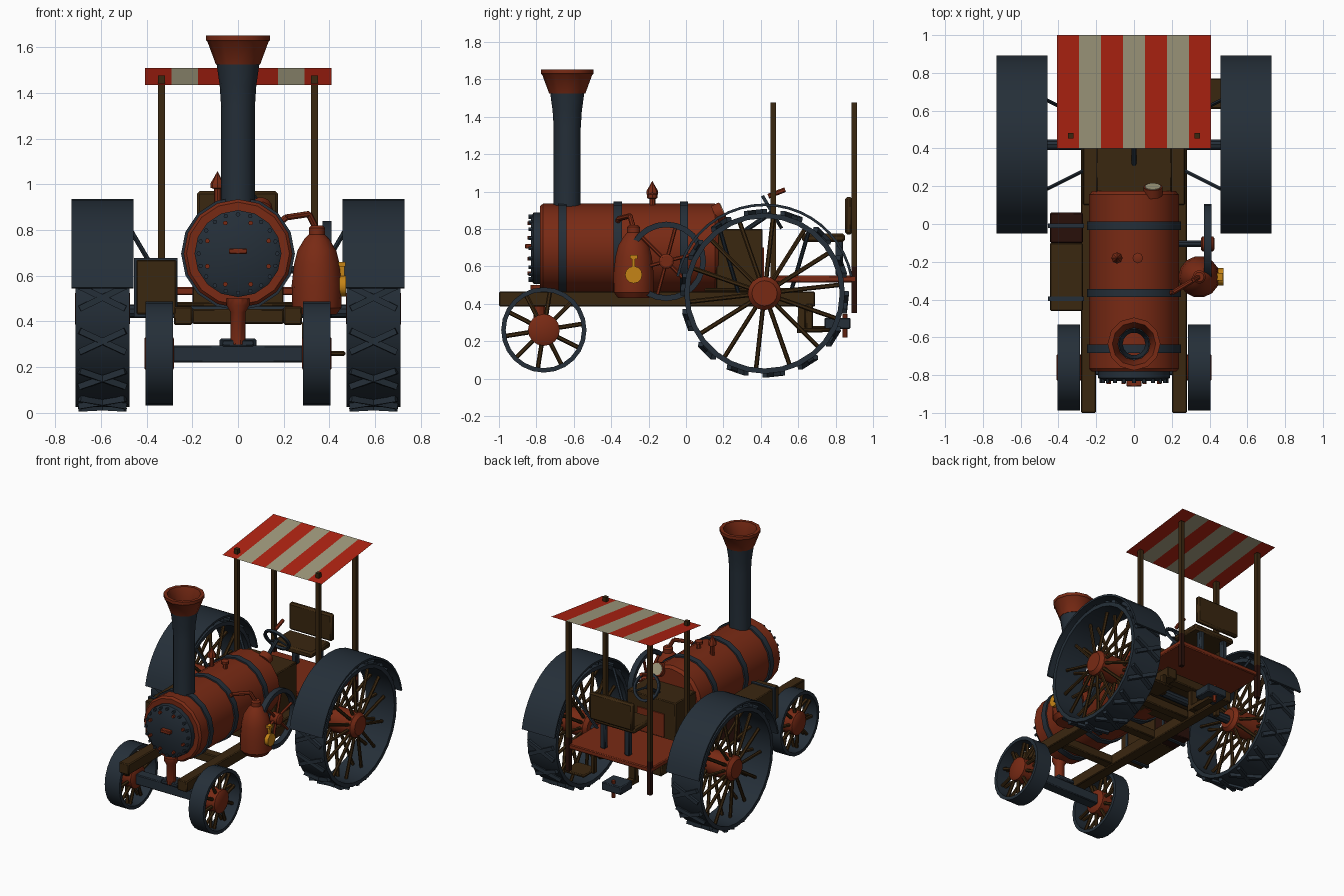
import bpy, bmesh, math
from mathutils import Vector, Matrix

cube = bpy.data.objects.get("Cube")
if cube:
    bpy.data.objects.remove(cube, do_unlink=True)


def material(name, r, g, b):
    m = bpy.data.materials.new(name)
    m.use_nodes = True
    m.diffuse_color = (r, g, b, 1)
    m.node_tree.nodes["Principled BSDF"].inputs["Base Color"].default_value = (r, g, b, 1)
    return m


RUST = material("rust_red", .19, .023, .007)
IRON = material("dark_iron", .018, .028, .040)
WOOD = material("brown_wood", .042, .020, .005)
MAROON = material("dark_maroon", .022, .005, .003)
BRASS = material("brass", .56, .23, .008)
RED = material("canopy_red", .44, .017, .006)
CREAM = material("canopy_cream", .36, .33, .21)
X, Y, Z = Vector((1, 0, 0)), Vector((0, 1, 0)), Vector((0, 0, 1))
parts = []


def finish(name, bm, *mats, bevel=0, normals=True):
    if normals:
        bmesh.ops.remove_doubles(bm, verts=bm.verts, dist=1e-5)
        bmesh.ops.recalc_face_normals(bm, faces=bm.faces)
    me = bpy.data.meshes.new(name)
    bm.to_mesh(me)
    bm.free()
    ob = bpy.data.objects.new(name, me)
    bpy.context.collection.objects.link(ob)
    for m in mats:
        me.materials.append(m)
    if bevel:
        mod = ob.modifiers.new("soft_edges", "BEVEL")
        mod.width, mod.segments = bevel, 1
    parts.append(ob)
    return ob


def lathe(bm, profile, loc, axis=Z, segs=16, start=0, sweep=math.tau):
    """Turn (radius, height) points about an axis; partial turns get end caps."""
    w = Vector(axis).normalized()
    v = Y if abs(w.z) > .9 else Z
    u = v.cross(w).normalized()
    v = w.cross(u)
    full = sweep > 6.28
    rings = []
    for i in range(segs if full else segs + 1):
        a = start + sweep * i / segs
        d = u * math.cos(a) + v * math.sin(a)
        rings.append([bm.verts.new(Vector(loc) + d * r + w * h) for r, h in profile])
    for i in range(segs):
        p, q = rings[i], rings[(i + 1) % len(rings)]
        for j in range(len(profile) - 1):
            if profile[j][0] + profile[j + 1][0] > 1e-6:
                bm.faces.new((p[j], q[j], q[j + 1], p[j + 1]))
    if not full:
        bm.faces.new(rings[0][:-1])
        bm.faces.new(rings[-1][:-1])


def disc(r, a, b):
    return [(0, a), (r, a), (r, b), (0, b)]


def ring(r0, r1, a, b):
    return [(r0, a), (r1, a), (r1, b), (r0, b), (r0, a)]


def rod(bm, a, b, r, segs=6):
    a, b = Vector(a), Vector(b)
    lathe(bm, disc(r, 0, (b - a).length), a, b - a, segs, math.pi / segs)


def block(bm, x0, x1, y0, y1, z0, z1):
    c = Matrix.Translation(((x0 + x1) / 2, (y0 + y1) / 2, (z0 + z1) / 2))
    bmesh.ops.create_cube(bm, size=1, matrix=c @ Matrix.Diagonal((x1 - x0, y1 - y0, z1 - z0, 1)))


def turned(name, mat, profile, loc, axis=Z, segs=16):
    bm = bmesh.new()
    lathe(bm, profile, loc, axis, segs)
    return finish(name, bm, mat)


def boxes(name, mat, *dims, bevel=.006):
    bm = bmesh.new()
    for d in dims:
        block(bm, *d)
    return finish(name, bm, mat, bevel=bevel)


def rods(name, mat, r, *pairs, segs=6):
    bm = bmesh.new()
    for a, b in pairs:
        rod(bm, a, b, r, segs)
    return finish(name, bm, mat)


def wheel(name, c, radius, wall, half, hub, hub_half, spokes, spoke_r, rows, mats, segs):
    c = Vector(c)
    turned(name + "_rim", mats[0], ring(radius - wall, radius, -half, half), c, X, segs)
    turned(name + "_hub", mats[1], [(0, -hub_half), (hub * .75, -hub_half), (hub, -hub_half * .8),
           (hub, hub_half * .8), (hub * .75, hub_half), (0, hub_half)], c, X, 16)
    bm = bmesh.new()
    for i in range(spokes):
        a = math.tau * (i + .25) / spokes
        d = Y * math.cos(a) + Z * math.sin(a)
        for o in rows:
            rod(bm, c + d * hub * .8 + X * o, c + d * (radius - wall * .7) + X * o * .4, spoke_r)
    finish(name + "_spokes", bm, mats[2])


# Wheels, fenders and fender stays
for s, side in ((1, "left"), (-1, "right")):
    c = Vector((s * .593, .42, .456))
    wheel(side + "_rear_wheel", c, .43, .028, .118, .09, .12, 14, .012, (-.08, .08),
          (IRON, RUST, WOOD), 28)
    wheel(side + "_front_wheel", (s * .345, -.76, .26), .228, .024, .06, .085, .065, 10, .012,
          (-.03, .03), (IRON, RUST, WOOD), 24)
    bm = bmesh.new()
    for i in range(28):
        p, q = (c + X * .1 * k + (Y * math.cos(a) + Z * math.sin(a)) * .437
                for k, a in ((-1, math.tau * i / 28), (1, math.tau * (i + (1 if i % 2 else -1)) / 28)))
        rod(bm, p, q, .019, 4)
    finish(side + "_tread_bars", bm, IRON)
    bm = bmesh.new()
    lathe(bm, ring(.466, .48, -.135, .135), c, X, 20, math.radians(11), math.radians(158))
    finish(side + "_fender", bm, IRON)
    rods(side + "_fender_stays", IRON, .011,
         *(((s * .47, .42 + k * .24, .80), (s * .27, .42 + k * .14, .46)) for k in (-1, 1)))

# Chassis
boxes("frame_rails", WOOD, *((s * .24 - .04, s * .24 + .04, -1, .69, .385, .465) for s in (1, -1)))
boxes("cross_members", WOOD, *((-.2, .2, y - .035, y + .035, .39, .455) for y in (-.5, -.05, .3, .63)))
boxes("deck", WOOD, (-.27, .27, .1, .6, .465, .485))
rods("rear_axle", IRON, .03, ((-.6, .42, .445), (.6, .42, .445)), segs=10)
boxes("front_axle", IRON, (-.29, .29, -.8, -.72, .22, .295), (-.07, .07, -.81, -.71, .29, .32))
turned("steering_pivot", RUST, [(0, 0), (.033, 0), (.033, .14), (.05, .17), (.05, .2), (0, .2)],
       (0, -.785, .3), Z, 10)

# Boiler, bands and smokebox door
boiler = (0, 0, .697)
turned("boiler", RUST, [(0, -.775), (.225, -.78), (.238, -.765), (.238, .155), (.22, .175), (0, .175)],
       boiler, Y, 16)
bm = bmesh.new()
for y in (-.66, -.365, -.01):
    lathe(bm, ring(.23, .249, y - .022, y + .022), boiler, Y, 16)
finish("boiler_bands", bm, IRON)
turned("smokebox_door", IRON, [(0, -.83), (.165, -.83), (.19, -.815), (.19, -.77), (0, -.77)], boiler, Y, 16)
bm = bmesh.new()
for i in range(8):
    a = math.tau * (i + .5) / 8
    lathe(bm, disc(.011, -.848, -.82), (math.cos(a) * .145, 0, .697 + math.sin(a) * .145), Y, 6)
finish("door_rivets", bm, RUST)
bm = bmesh.new()
for i in range(20):
    a = math.tau * i / 20
    lathe(bm, disc(.01, -.843, -.82), (math.cos(a) * .172, 0, .697 + math.sin(a) * .172), Y, 6)
finish("door_rim_studs", bm, IRON)
boxes("door_handle", RUST, (-.04, .04, -.86, -.82, .695, .72), bevel=.004)

# Chimney
stack = (0, -.635, 0)
turned("chimney", IRON, [(.06, .9), (.074, .9), (.074, 1.34), (.08, 1.43), (.094, 1.53), (.08, 1.53),
       (.06, 1.4), (.06, .9)], stack, Z, 14)
turned("chimney_cap", RUST, [(.09, 1.525), (.097, 1.525), (.134, 1.625), (.14, 1.63), (.14, 1.652),
       (.115, 1.652), (.085, 1.56), (.09, 1.525)], stack, Z, 12)

# Whistle, valve and gauge on the boiler
turned("whistle", RUST, [(0, .9), (.016, .9), (.016, .98), (.03, .985), (.03, 1.005), (.015, 1.03),
       (0, 1.058)], (-.09, -.18, 0), Z, 8)
turned("safety_valve", RUST, [(0, .9), (.016, .9), (.016, .96), (.028, .965), (.028, .985), (0, .995)],
       (.02, -.18, 0), Z, 8)
tilt = Vector((0, .9, .4))
turned("gauge_case", RUST, disc(.05, -.03, .018), (.1, .18, .89), tilt, 14)
turned("gauge_dial", CREAM, disc(.042, .015, .022), (.1, .18, .89), tilt, 14)

# Copper vessel with pipe and brass valve
turned("copper_vessel", RUST, [(0, .43), (.085, .43), (.108, .46), (.11, .56), (.1, .65), (.085, .71),
       (.055, .76), (.035, .78), (.035, .81), (.025, .82), (0, .82)], (.345, -.28, 0), Z, 14)
path = [(.345, -.28, .80), (.31, -.30, .87), (.21, -.36, .855), (.17, -.37, .82)]
rods("vessel_pipe", RUST, .014, *zip(path, path[1:]), segs=8)
turned("brass_disc", BRASS, disc(.046, -.03, .02), (.453, -.28, .555), X, 12)
boxes("brass_lever", BRASS, (.435, .465, -.288, -.272, .59, .65), (.435, .47, -.3, -.26, .64, .66), bevel=0)

# Flywheel
wheel("flywheel", (.39, -.105, .627), .212, .03, .02, .04, .035, 6, .01, (0,), (IRON, RUST, RUST), 24)
rods("flywheel_shaft", IRON, .018, ((.15, -.105, .627), (.4, -.105, .627)), segs=8)

# Side toolbox with straps
boxes("toolbox", WOOD, (-.445, -.27, -.46, -.1, .43, .67))
boxes("toolbox_end", MAROON, (-.445, -.27, -.1, .06, .43, .668))
boxes("toolbox_straps", IRON, *((-.455, -.265, y - .012, y + .012, .42, .677) for y in (-.01, -.395)), bevel=0)

# Firebox and steering
boxes("firebox", WOOD, (-.2, .2, .16, .41, .465, .8))
boxes("firebox_door", RUST, (-.11, .11, .41, .418, .53, .7), bevel=0)
center, lean = Vector((0, .46, .89)), Vector((0, .85, .5)).normalized()
rods("steering_column", IRON, .014, ((0, .3, .78), center), segs=8)
up = X.cross(lean)
bm = bmesh.new()
lathe(bm, ring(.085, .103, -.009, .009), center, lean, 18)
for i in range(3):
    a = math.tau * i / 3 + math.pi / 2
    rod(bm, center, center + (X * math.cos(a) + up * math.sin(a)) * .092, .008)
finish("steering_wheel", bm, IRON)
rods("steering_knob", RUST, .013, ((0, .44, .975), (0, .53, 1.01)))

# Driver platform and seat
boxes("platform", RUST, (-.35, .35, .45, .91, .515, .55))
boxes("seat", WOOD, (-.17, .17, .62, .85, .73, .775), (-.18, .175, .85, .89, .77, .97), bevel=.012)
boxes("seat_posts", IRON, *((s * .1 - .02, s * .1 + .02, .8, .84, .55, .75) for s in (1, -1)))

# Canopy posts: the lower ends of the rear pair are darker
boxes("canopy_posts", WOOD, *((s * .335 - .015, s * .335 + .015, y - .015, y + .015, z, 1.477)
      for s in (1, -1) for y, z in ((.467, .4), (.9, .6))), bevel=0)
boxes("rear_post_feet", MAROON, *((s * .335 - .015, s * .335 + .015, .885, .915, .35, .6)
      for s in (1, -1)), bevel=0)

# Striped canopy
bm = bmesh.new()
for i in range(7):
    x0, x1 = (-.408 + .8165 * k / 7 for k in (i, i + 1))
    f = bm.faces.new([bm.verts.new(p) for p in
                      ((x0, .4, 1.435), (x1, .4, 1.435), (x1, 1, 1.51), (x0, 1, 1.51))])
    f.material_index = i % 2
finish("canopy", bm, RED, CREAM, normals=False)

# Drawbar and step
boxes("drawbar", WOOD, (-.03, .03, .6, .82, .25, .28), (-.03, .03, .6, .64, .25, .4))
boxes("hitch_block", IRON, (-.08, .08, .74, .88, .265, .325))
rods("hitch_pin", RUST, .014, ((0, .85, .22), (0, .85, .345)), segs=8)
boxes("step", WOOD, (.3, .47, .61, .77, .25, .27), (.28, .31, .64, .68, .25, .4))

# Smooth round parts, keeping sharp edges
bpy.ops.object.select_all(action="DESELECT")
for ob in parts:
    ob.select_set(True)
bpy.context.view_layer.objects.active = parts[0]
bpy.ops.object.shade_smooth_by_angle(angle=math.radians(32))
